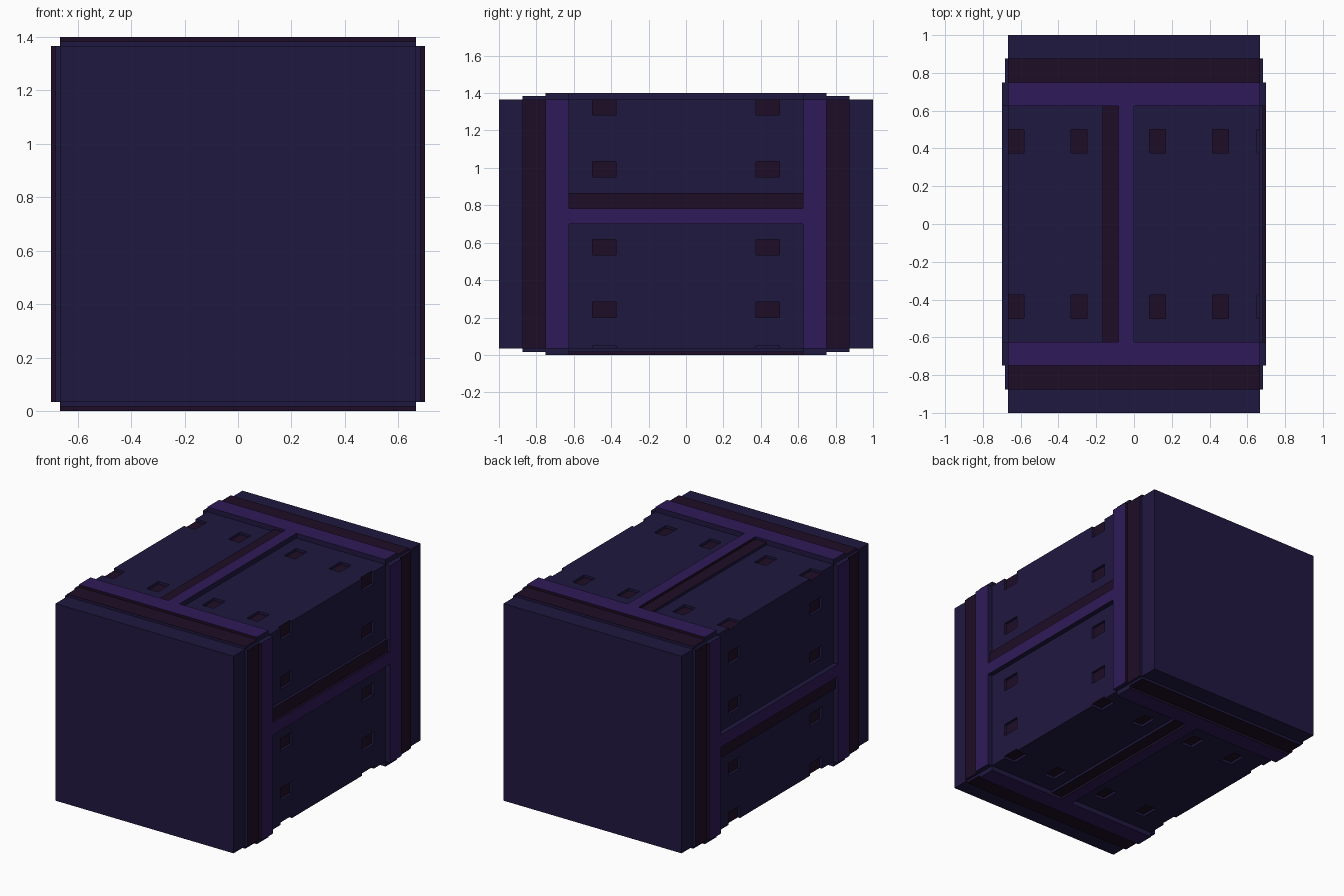
import bpy, bmesh

if "Cube" in bpy.data.objects:
    bpy.data.objects.remove(bpy.data.objects["Cube"])

HALF = 2 / 3          # half width of the core
STEP = 1 / 60         # height of one relief step
U, V = 1 / 12, 1 / 8  # relief cell size across and along the crate
MID = 0.7             # centre height


def material(name, rgb):
    m = bpy.data.materials.new(name)
    m.diffuse_color = [((c / 255 + 0.055) / 1.055) ** 2.4 if c > 10 else c / 3294 for c in rgb] + [1]
    m.use_nodes = True
    m.node_tree.nodes["Principled BSDF"].inputs["Base Color"].default_value = m.diffuse_color
    return m


MATS = [material("navy", (32, 24, 64)),
        material("dark", (30, 13, 38)),
        material("purple", (47, 26, 88))]
NAVY, DARK, PURPLE = range(3)


def on_side(k, h, y, u):
    """Point on side k (quarter turns about y): h above the core face, u across it."""
    x, z = HALF + h, u
    for _ in range(k):
        x, z = -z, x
    return (x, y, z + MID)


def finish(bm, name):
    bmesh.ops.recalc_face_normals(bm, faces=bm.faces)
    me = bpy.data.meshes.new(name)
    bm.to_mesh(me)
    bm.free()
    for m in MATS:
        me.materials.append(m)
    ob = bpy.data.objects.new(name, me)
    bpy.context.collection.objects.link(ob)
    return ob


def box(bm, k, h, y, u):
    """Add a box on side k from (low, high) ranges."""
    v = [bm.verts.new(on_side(k, a, b, c)) for a in h for b in y for c in u]
    for f in ((0, 1, 3, 2), (4, 5, 7, 6), (0, 1, 5, 4), (2, 3, 7, 6), (0, 2, 6, 4), (1, 3, 7, 5)):
        bm.faces.new([v[i] for i in f])


def stepped_strip(name, k, start, cell, length, place):
    """Two-step strip: tall purple tread, lower dark tread, extruded over +-length."""
    sunk = -0.01
    profile = [(start + 2 * cell, sunk), (start + 2 * cell, STEP), (start + cell, STEP),
               (start + cell, 2 * STEP), (start, 2 * STEP), (start, sunk)]
    colours = [NAVY, DARK, DARK, PURPLE, NAVY, NAVY]
    bm = bmesh.new()
    a, b = [[bm.verts.new(on_side(k, h, *place(t, end))) for t, h in profile]
            for end in (-length, length)]
    for i, colour in enumerate(colours):
        j = (i + 1) % 6
        bm.faces.new((a[i], a[j], b[j], b[i])).material_index = colour
    bm.faces.new(a)
    bm.faces.new(b)
    finish(bm, name)


# Core block
bm = bmesh.new()
box(bm, 0, (-2 * HALF, 0), (-1, 1), (-HALF, HALF))
core = finish(bm, "core_block")

# Shallow rivet pockets, the last one open at the panel edge
bm = bmesh.new()
for k in range(4):
    for s in (-1, 1):
        for cell in (2, 6, 11, 15):
            u0 = -HALF + cell * U
            u1 = u0 + U + (0.05 if cell == 15 else 0)
            box(bm, k, (-STEP, 0.05), sorted((s * 3 * V, s * 4 * V)), (u0, u1))
cutter = finish(bm, "pocket_cutter")
cutter.hide_render = True
mod = core.modifiers.new("pockets", 'BOOLEAN')
mod.operation = 'DIFFERENCE'
mod.solver = 'EXACT'
mod.object = cutter
bpy.context.view_layer.update()
cut = bpy.data.meshes.new_from_object(core.evaluated_get(bpy.context.evaluated_depsgraph_get()))
core.modifiers.clear()
core.data = cut
bpy.data.objects.remove(cutter)

# Colour the pocket floors
for p in cut.polygons:
    out = p.center.x * p.normal.x + (p.center.z - MID) * p.normal.z
    floor = abs(p.normal.y) < 0.5 and abs(out - (HALF - STEP)) < 0.002
    p.material_index = DARK if floor else NAVY

# Relief strips on all four long sides
for k in range(4):
    for s, end in ((-1, "front"), (1, "back")):
        stepped_strip(f"{end}_band_{k + 1}", k, 5 * V, V, HALF, lambda t, e, s=s: (s * t, e))
    stepped_strip(f"centre_bar_{k + 1}", k, 0, U, 5 * V, lambda t, e: (e, t))
